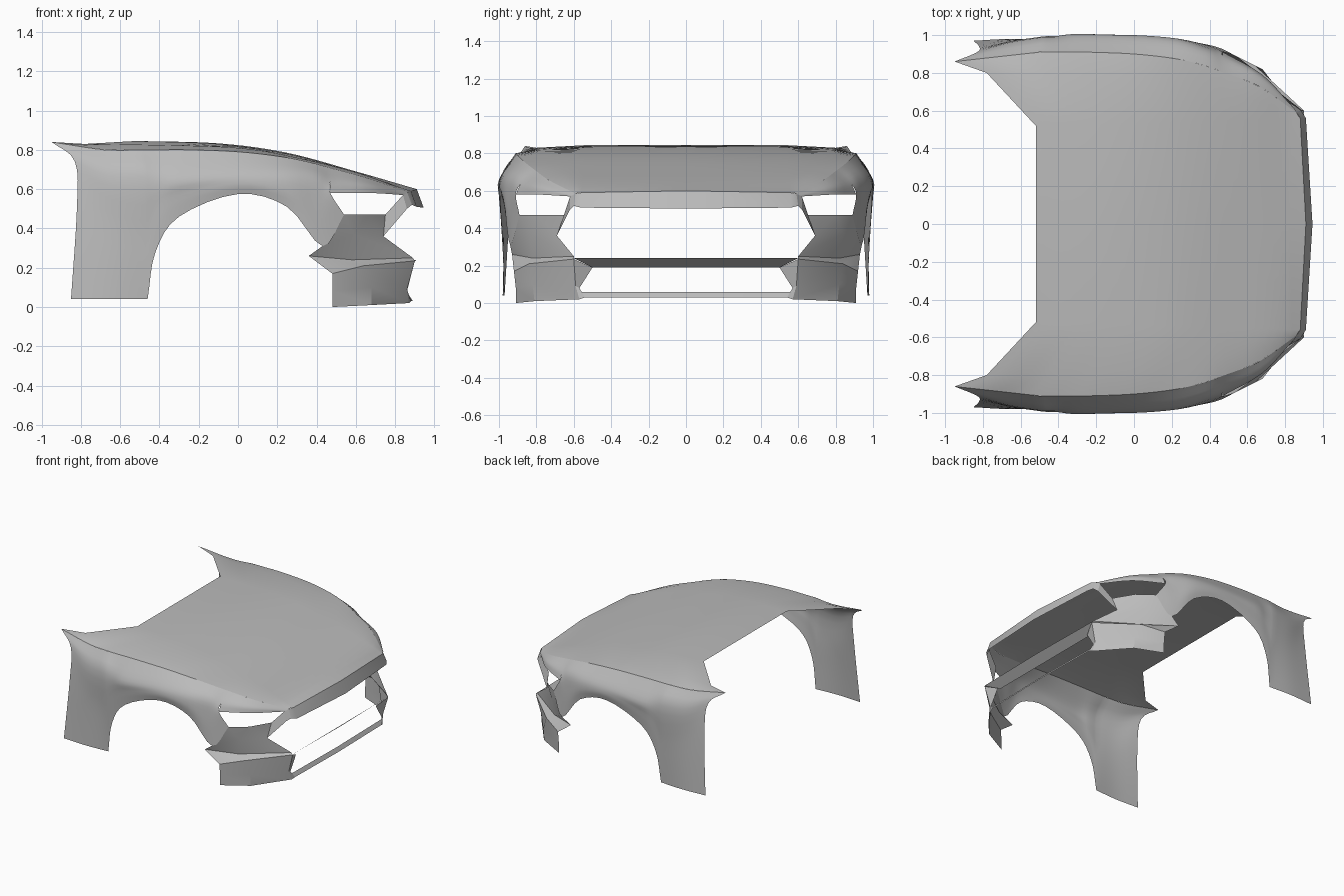
import bpy
import bmesh
from mathutils import Vector

cube = bpy.data.objects.get("Cube")
if cube:
    bpy.data.objects.remove(cube, do_unlink=True)

# One painted body colour
paint = bpy.data.materials.new("body_grey")
paint.use_nodes = True
grey = (0.5, 0.5, 0.5, 1)
paint.diffuse_color = grey
paint.node_tree.nodes["Principled BSDF"].inputs["Base Color"].default_value = grey


def curve(points, steps):
    """Smooth path through the points, with a number of steps per span."""
    pts = [Vector(p) for p in points]
    ext = [pts[0] * 2 - pts[1]] + pts + [pts[-1] * 2 - pts[-2]]
    path = []
    for a, b, c, d in zip(ext, ext[1:], ext[2:], ext[3:]):
        for i in range(steps):
            t = i / steps
            path.append(b + (c - a) * t / 2
                        + (a - b * 2.5 + c * 2 - d / 2) * t ** 2
                        + (b * 1.5 - a / 2 - c * 1.5 + d / 2) * t ** 3)
    return path + [pts[-1]]


def resample(path, count):
    """Evenly spaced points along a path."""
    lengths = [0]
    for a, b in zip(path, path[1:]):
        lengths.append(lengths[-1] + (b - a).length)
    result = []
    for i in range(count):
        goal = lengths[-1] * i / (count - 1)
        k = next((j for j in range(1, len(path)) if lengths[j] >= goal - 1e-6), len(path) - 1)
        t = (goal - lengths[k - 1]) / max(lengths[k] - lengths[k - 1], 1e-6)
        result.append(path[k - 1].lerp(path[k], t))
    return result


def smooth_grid(columns, along, across):
    """Smooth a coarse control grid in both directions."""
    rows = [curve(row, along) for row in zip(*columns)]
    return [curve(column, across) for column in zip(*rows)]


def panel(name, grids, angle=0.6):
    """Sheet-metal panel from grids of points, mirrored to the other side."""
    bm = bmesh.new()
    for grid in grids:
        verts = [[bm.verts.new(p) for p in row] for row in grid]
        for r, s in zip(verts, verts[1:]):
            for i in range(len(r) - 1):
                bm.faces.new((r[i], r[i + 1], s[i + 1], s[i]))
    bmesh.ops.remove_doubles(bm, verts=bm.verts, dist=0.002)
    bm.normal_update()
    inside = Vector((0, 0, 0.3))
    for face in bm.faces:
        if face.normal.dot(face.calc_center_median() - inside) < 0:
            face.normal_flip()
    mesh = bpy.data.meshes.new(name)
    bm.to_mesh(mesh)
    bm.free()
    mesh.materials.append(paint)
    obj = bpy.data.objects.new(name, mesh)
    bpy.context.collection.objects.link(obj)
    mirror = obj.modifiers.new("mirror", "MIRROR")
    mirror.use_axis = (False, True, False)
    bpy.ops.object.select_all(action="DESELECT")
    obj.select_set(True)
    bpy.context.view_layer.objects.active = obj
    bpy.ops.object.shade_smooth_by_angle(angle=angle)
    return obj


# Fender columns, each from the hood seam down to the lower edge
rear_columns = [
    [(-.95, .86, .84), (-.83, .91, .74), (-.82, .94, .5), (-.85, .97, .04)],
    [(-.68, .89, .80), (-.66, .96, .67), (-.64, .97, .4), (-.65, .98, .04)],
    [(-.5, .91, .8), (-.48, .99, .66), (-.47, .98, .35), (-.46, .97, .04)],
]
arch_columns = [
    rear_columns[-1],
    [(-.4, .91, .8), (-.4, .99, .66), (-.41, .99, .5), (-.42, .98, .28)],
    [(-.25, .91, .8), (-.28, 1, .66), (-.3, 1, .57), (-.3, .99, .46)],
    [(0, .9, .79), (0, .98, .69), (0, 1, .63), (0, .99, .575)],
    [(.22, .875, .765), (.23, .96, .68), (.24, .98, .6), (.25, .97, .51)],
    [(.37, .84, .735), (.38, .92, .66), (.39, .94, .53), (.43, .94, .31)],
    [(.48, .8, .705), (.47, .88, .64), (.47, .91, .58), (.54, .89, .47)],
]
# Brow above the lamp opening
brow_columns = [
    arch_columns[-1][:3],
    [(.66, .73, .655), (.67, .78, .62), (.68, .79, .58)],
    [(.86, .59, .585), (.85, .61, .575), (.84, .62, .57)],
]
panel("fenders", [smooth_grid(rear_columns, 4, 4),
                  smooth_grid(arch_columns, 4, 4),
                  smooth_grid(brow_columns, 4, 4)])

# Hood, lofted between the centre line and the fender seam
centre = [(-.52, 0, .845), (-.1, 0, .833), (.25, 0, .785), (.6, 0, .69), (.91, 0, .60)]
middle = [(-.52, .52, .845), (-.1, .53, .83), (.25, .54, .78), (.6, .55, .685), (.88, .56, .59)]
outer = [(-.78, .8, .83), (-.45, .8, .825), (0, .79, .81), (.3, .75, .76),
         (.62, .66, .68), (.865, .58, .588)]
seam = curve([c[0] for c in rear_columns], 4)
for part in (arch_columns, brow_columns):
    seam += curve([c[0] for c in part], 4)[1:]
hood_lines = [resample(curve(line, 6), 33) for line in (centre, middle, outer)]
hood_lines.append(resample(seam, 33))
panel("hood", [hood_lines])

# Nose lip below the front edge of the hood
panel("nose_lip", [[
    [(.91, 0, .60), (.88, .56, .59), (.86, .59, .585)],
    [(.945, 0, .505), (.91, .56, .51), (.885, .6, .52)],
]])

# Bumper corners with the recessed middle band
panel("bumper_corners", [
    [
        [(.54, .89, .47), (.66, .8, .47), (.75, .65, .47)],
        [(.43, .94, .31), (.59, .84, .37), (.74, .69, .36)],
        [(.36, .93, .26), (.58, .82, .24), (.89, .6, .25)],
        [(.48, .92, .17), (.64, .84, .21), (.9, .6, .235)],
        [(.48, .91, .08), (.68, .82, .1), (.86, .59, .09)],
        [(.48, .91, 0), (.68, .81, .01), (.87, .57, .02)],
    ],
    # inner frame of the lamp opening
    [
        [(.86, .59, .585), (.84, .62, .57), (.75, .65, .47)],
        [(.885, .6, .52), (.86, .62, .5), (.74, .69, .36)],
    ],
    # inner return beside the lower intake
    [
        [(.9, .6, .235), (.86, .59, .09), (.87, .57, .02)],
        [(.86, .5, .19), (.86, .57, .08), (.88, .54, .03)],
    ],
], angle=0.45)

# Crossbars of the grille
panel("upper_crossbar", [[
    [(.91, 0, .24), (.9, .6, .24)],
    [(.84, 0, .19), (.84, .5, .19)],
]])
panel("lower_crossbar", [[
    [(.87, 0, .06), (.86, .57, .06)],
    [(.89, 0, .03), (.88, .54, .03)],
]])
